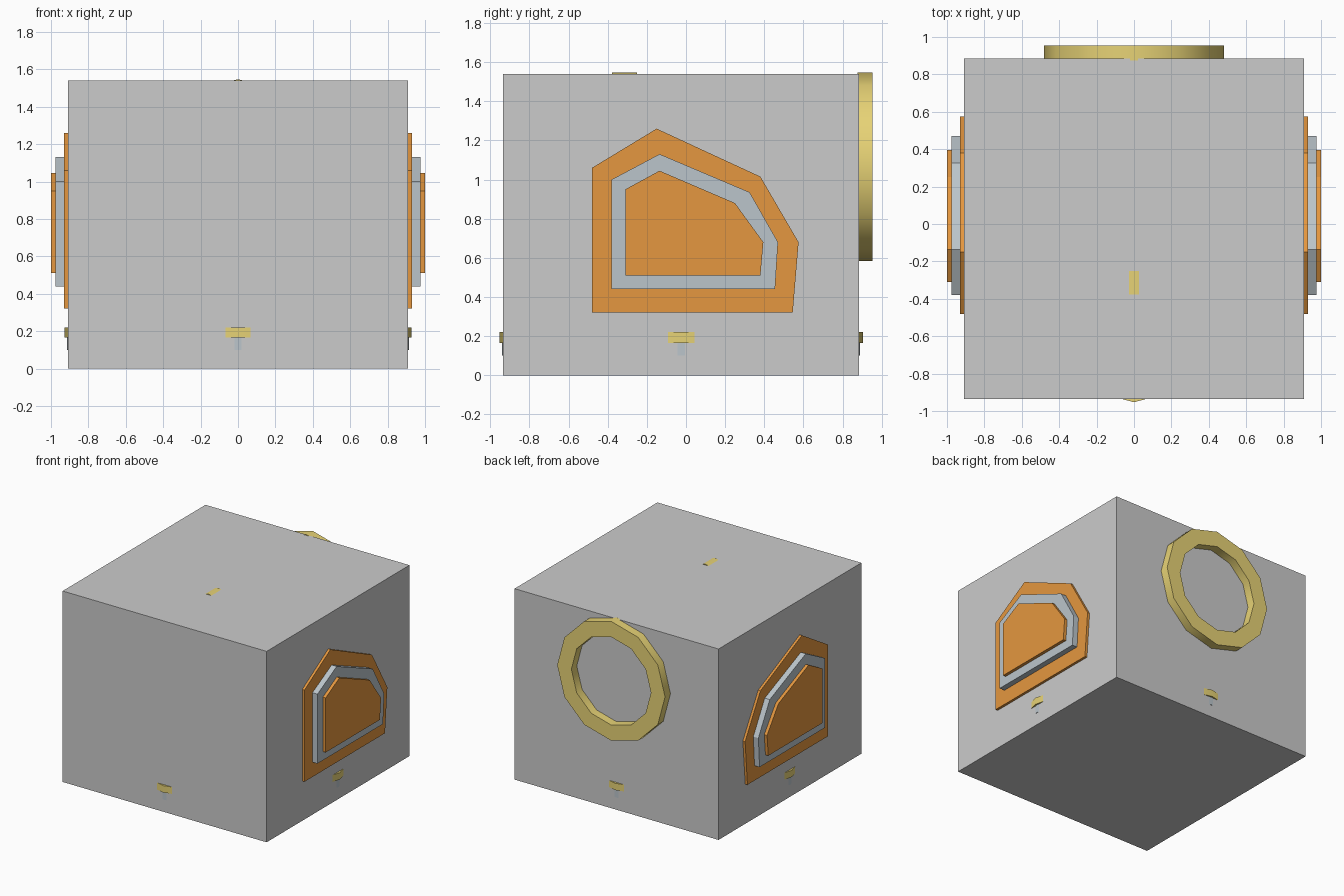
import bpy, bmesh, math
from mathutils import Matrix

if "Cube" in bpy.data.objects:
    bpy.data.objects.remove(bpy.data.objects["Cube"])


def material(name, color):
    m = bpy.data.materials.new(name)
    m.diffuse_color = (*color, 1)
    m.use_nodes = True
    m.node_tree.nodes["Principled BSDF"].inputs["Base Color"].default_value = m.diffuse_color
    return m


ORANGE = material("orange", (0.78, 0.31, 0.05))
STEEL = material("steel", (0.5, 0.56, 0.6))
GOLD = material("gold", (0.8, 0.65, 0.18))
CY = -0.025  # body centre in y


def finish(name, bm, mat=None, smooth=False):
    bmesh.ops.recalc_face_normals(bm, faces=bm.faces)
    me = bpy.data.meshes.new(name)
    bm.to_mesh(me)
    bm.free()
    ob = bpy.data.objects.new(name, me)
    bpy.context.collection.objects.link(ob)
    if mat:
        me.materials.append(mat)
    if smooth:
        bpy.ops.object.select_all(action='DESELECT')
        ob.select_set(True)
        bpy.context.view_layer.objects.active = ob
        bpy.ops.object.shade_smooth_by_angle(angle=math.radians(40))
    return ob


def panel(name, outline, x0, x1, mat):
    """Extrude a (y, z) outline outward along x and mirror it to the other side."""
    bm = bmesh.new()
    face = bm.faces.new([bm.verts.new((x0, y, z)) for y, z in outline])
    ext = bmesh.ops.extrude_face_region(bm, geom=[face], use_keep_orig=True)
    verts = [g for g in ext["geom"] if isinstance(g, bmesh.types.BMVert)]
    bmesh.ops.translate(bm, verts=verts, vec=(x1 - x0, 0, 0))
    ob = finish(name, bm, mat)
    ob.modifiers.new("mirror", 'MIRROR')


def ring(name, r_in, r_out, y0, y1, z, n=12):
    """Rectangular-section ring whose axis runs along y."""
    bm = bmesh.new()
    section = [(r_out, y0), (r_out, y1), (r_in, y1), (r_in, y0)]
    loops = []
    for i in range(n):
        a = math.tau * i / n
        loops.append([bm.verts.new((r * math.cos(a), y, z + r * math.sin(a)))
                      for r, y in section])
    for i in range(n):
        p, q = loops[i], loops[(i + 1) % n]
        for k in range(4):
            m = (k + 1) % 4
            bm.faces.new((p[k], p[m], q[m], q[k]))
    finish(name, bm, GOLD, True)


def drum(name, r, z0, z1, mat):
    bm = bmesh.new()
    bmesh.ops.create_cone(bm, cap_ends=True, segments=12, radius1=r, radius2=r,
                          depth=z1 - z0,
                          matrix=Matrix.Translation((0, CY, (z0 + z1) / 2)))
    finish(name, bm, mat, True)


# Main box
bm = bmesh.new()
bmesh.ops.create_cube(bm, size=1, matrix=Matrix.Translation((0, CY, 0.77))
                      @ Matrix.Diagonal((1.82, 1.82, 1.54, 1)))
finish("body", bm)

# Stepped side panels
panel("side_panel_base", [(-0.48, 0.32), (-0.48, 1.06), (-0.15, 1.26),
                          (0.38, 1.015), (0.575, 0.68), (0.545, 0.32)],
      0.89, 0.93, ORANGE)
panel("side_panel_frame", [(-0.38, 0.44), (-0.38, 1.0), (-0.135, 1.13),
                           (0.325, 0.935), (0.47, 0.68), (0.455, 0.44)],
      0.92, 0.975, STEEL)
panel("side_panel_plate", [(-0.31, 0.51), (-0.31, 0.95), (-0.135, 1.045),
                           (0.25, 0.88), (0.395, 0.68), (0.38, 0.51)],
      0.965, 1.0, ORANGE)

# Back ring, and the inner ring whose top corner breaks through the lid
ring("back_ring", 0.355, 0.481, 0.875, 0.954, 1.065)
ring("inner_ring", 0.355, 0.481, -0.377, -0.25, 1.066)

# Inner drums whose corners poke through the four walls
drum("gold_band", 0.928, 0.165, 0.22, GOLD)
drum("steel_band", 0.915, 0.10, 0.165, STEEL)
